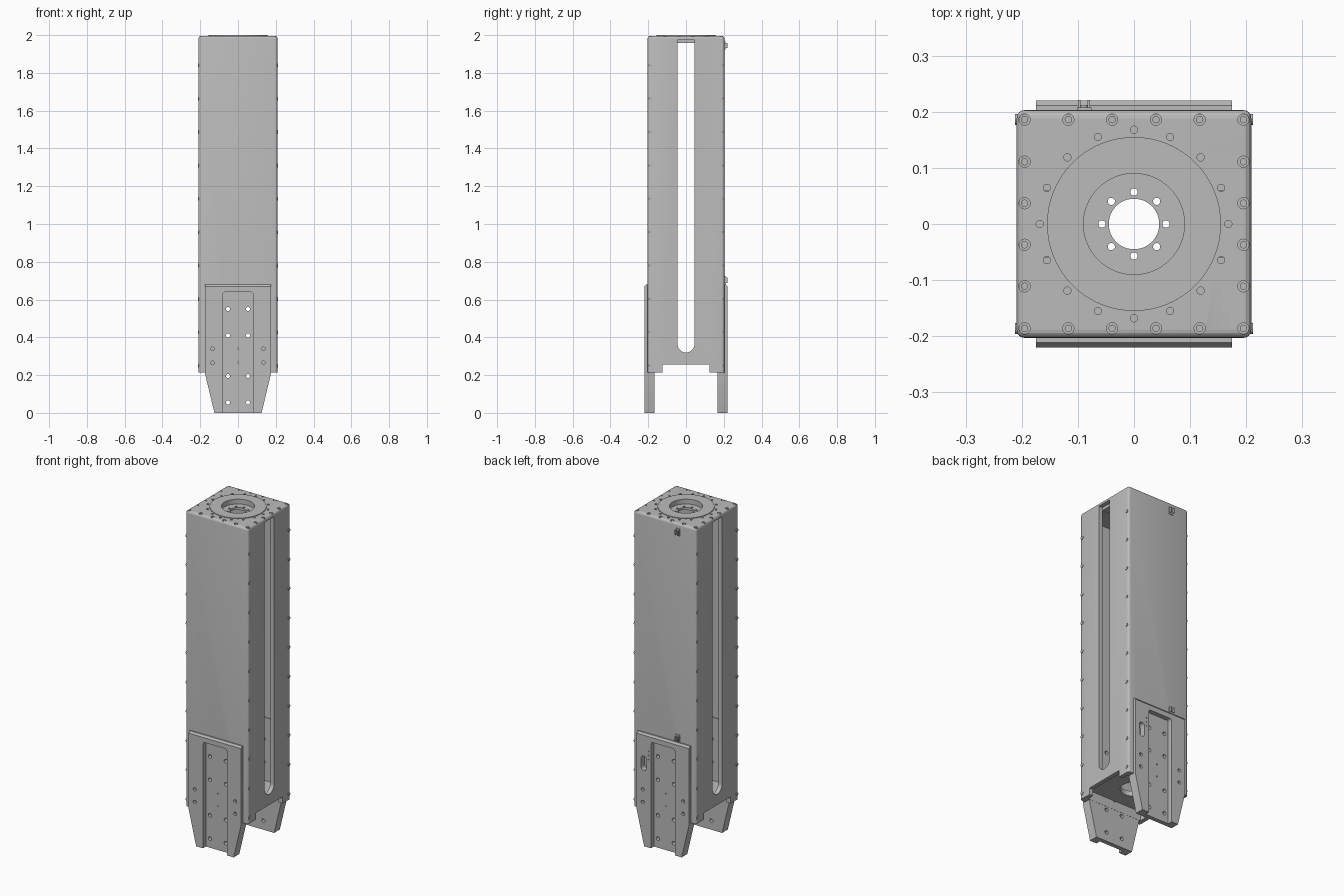
import bpy, bmesh, math
from mathutils import Matrix, Vector

old = bpy.data.objects.get("Cube")
if old:
    bpy.data.objects.remove(old, do_unlink=True)

grey = bpy.data.materials.new("satin grey metal")
grey.use_nodes = True
grey.diffuse_color = (0.5, 0.5, 0.5, 1)
grey.node_tree.nodes["Principled BSDF"].inputs["Base Color"].default_value = (0.5, 0.5, 0.5, 1)


def add_box(bm, x0, x1, y0, y1, z0, z1):
    size = Matrix.Diagonal((x1 - x0, y1 - y0, z1 - z0, 1))
    centre = Matrix.Translation(((x0 + x1) / 2, (y0 + y1) / 2, (z0 + z1) / 2))
    return bmesh.ops.create_cube(bm, size=1, matrix=centre @ size)["verts"]


def add_cyl(bm, at, r, depth, axis="Z", seg=20):
    turn = {"X": Matrix.Rotation(math.pi / 2, 4, "Y"),
            "Y": Matrix.Rotation(math.pi / 2, 4, "X"), "Z": Matrix()}[axis]
    bmesh.ops.create_cone(bm, cap_ends=True, segments=seg, radius1=r, radius2=r,
                          depth=depth, matrix=Matrix.Translation(at) @ turn)


def add_prism(bm, points, start, along):
    face = bm.faces.new([bm.verts.new(Vector(p) + Vector(start)) for p in points])
    new = bmesh.ops.extrude_face_region(bm, geom=[face])["geom"]
    bmesh.ops.translate(bm, vec=along, verts=[v for v in new if isinstance(v, bmesh.types.BMVert)])


def make(name, bm):
    bmesh.ops.recalc_face_normals(bm, faces=bm.faces[:])
    mesh = bpy.data.meshes.new(name)
    bm.to_mesh(mesh)
    bm.free()
    mesh.materials.append(grey)
    ob = bpy.data.objects.new(name, mesh)
    bpy.context.scene.collection.objects.link(ob)
    return ob


def cut(targets, bm):
    # subtract a cutter from every target, then discard it
    cutter = make("cutter", bm)
    cutter.hide_render = True
    for ob in targets:
        mod = ob.modifiers.new("cut", "BOOLEAN")
        mod.operation, mod.solver, mod.object = "DIFFERENCE", "EXACT", cutter
        bpy.context.view_layer.objects.active = ob
        bpy.ops.object.modifier_apply(modifier=mod.name)
    bpy.data.objects.remove(cutter, do_unlink=True)


def smooth(ob):
    bpy.ops.object.select_all(action="DESELECT")
    ob.select_set(True)
    bpy.context.view_layer.objects.active = ob
    bpy.ops.object.shade_smooth_by_angle(angle=math.radians(35))


W, D, TOP, BASE = 0.209, 0.203, 1.996, 0.215

# Hollow column with rounded upright and top edges
bm = bmesh.new()
add_box(bm, -W, W, -D, D, BASE, TOP)
edges = [e for e in bm.edges if max(v.co.z for v in e.verts) > 1]
bmesh.ops.bevel(bm, geom=edges, offset=0.014, segments=4, profile=0.5, affect="EDGES")
body = make("column_body", bm)

bm = bmesh.new()
add_box(bm, -W + 0.025, W - 0.025, -0.17, 0.17, 0.3, 1.955)
cut([body], bm)

# Notched underside with a recess between the feet
bm = bmesh.new()
add_box(bm, -0.3, 0.3, -0.125, 0.125, 0.1, 0.255)
cut([body], bm)
bm = bmesh.new()
add_box(bm, -W + 0.025, W - 0.025, -0.165, 0.165, 0.1, 0.27)
cut([body], bm)

# Long round-bottomed slot through both sides
arc = [math.pi + math.pi * i / 16 for i in range(17)]
slot = [(0, 0.045 * math.cos(a), 0.365 + 0.045 * math.sin(a)) for a in arc]
bm = bmesh.new()
add_prism(bm, slot + [(0, 0.045, 1.975), (0, -0.045, 1.975)], (-0.3, 0, 0), (0.6, 0, 0))
cut([body], bm)

# The slot stops short of the top plate, whose underside shows in it
bm = bmesh.new()
add_box(bm, -W + 0.025, W - 0.025, -0.06, 0.06, 1.958, 1.98)
make("top_plate_rib", bm)
rib = bpy.data.objects["top_plate_rib"]

# Raised mounting ring on the top
bm = bmesh.new()
add_cyl(bm, (0, 0, 1.99), 0.155, 0.02, seg=72)
ring = make("mounting_ring", bm)

# Stepped central bore and floor opening
bm = bmesh.new()
add_cyl(bm, (0, 0, 2.021), 0.09, 0.1, seg=64)
cut([body, ring, rib], bm)
bm = bmesh.new()
add_cyl(bm, (0, 0, 2), 0.045, 0.2, seg=48)
for i in range(8):
    a = i * math.pi / 4
    add_cyl(bm, (0.057 * math.cos(a), 0.057 * math.sin(a), 2), 0.0065, 0.2)
add_cyl(bm, (0, 0, 0.28), 0.075, 0.1, seg=48)
cut([body, rib], bm)

# Bolt circle and rim counterbores in the top
rim = [(x, y) for x in (-0.195, -0.117, -0.039, 0.039, 0.117, 0.195) for y in (-0.186, 0.186)]
rim += [(x, y) for x in (-0.195, 0.195) for y in (-0.111, -0.037, 0.037, 0.111)]
bm = bmesh.new()
for i in range(16):
    a = i * math.pi / 8
    add_cyl(bm, (0.168 * math.cos(a), 0.168 * math.sin(a), TOP), 0.0065, 0.04)
for x, y in rim:
    add_cyl(bm, (x, y, TOP), 0.01, 0.02)
cut([body], bm)
bm = bmesh.new()
for x, y in rim:
    add_cyl(bm, (x, y, TOP - 0.008), 0.0065, 0.012)
smooth(make("top_screws", bm))

# Screw rows along both edges of each side
bm = bmesh.new()
for s in (-1, 1):
    for y in (-0.186, 0.186):
        for i in range(10):
            add_cyl(bm, (s * W, y, 0.25 + i * 0.1767), 0.01, 0.006, "X")
smooth(make("side_screws", bm))

# Tapered feet, front and back
feet = []
outline = [(-0.125, 0, 0), (0.125, 0, 0), (0.175, 0, 0.21), (0.175, 0, 0.68),
           (-0.175, 0, 0.68), (-0.175, 0, 0.21)]
for s, name in ((-1, "front_foot"), (1, "back_foot")):
    bm = bmesh.new()
    add_prism(bm, outline, (0, s * 0.166, 0), (0, s * 0.054, 0))
    foot = make(name, bm)
    feet.append(foot)
    # Chamfered upper edge
    bm = bmesh.new()
    wedge = [(0, s * 0.23, 0.656), (0, s * 0.23, 0.7), (0, s * 0.196, 0.7)]
    add_prism(bm, wedge, (-0.3, 0, 0), (0.6, 0, 0))
    cut([foot], bm)
    # Recessed channel with rounded upper corners
    arc = [math.pi / 2 * i / 5 for i in range(6)]
    right = [(0.065 + 0.015 * math.cos(a), 0, 0.625 + 0.015 * math.sin(a)) for a in arc]
    left = [(-x, y, z) for x, y, z in reversed(right)]
    bm = bmesh.new()
    add_prism(bm, [(0.08, 0, -0.1)] + right + left + [(-0.08, 0, -0.1)],
              (0, s * 0.192, 0), (0, s * 0.1, 0))
    cut([foot, body], bm)
    # Blind bolt holes beside the channel
    bm = bmesh.new()
    for x in (-0.135, 0.135):
        for z in (0.265, 0.34):
            add_cyl(bm, (x, s * 0.22, z), 0.01, 0.03, "Y")
    cut([foot], bm)

# Through holes in the channels
bm = bmesh.new()
for z in (0.055, 0.195, 0.41, 0.55):
    for x in (-0.053, 0.053):
        add_cyl(bm, (x, 0, z), 0.011, 0.6, "Y")
for z in (0.265, 0.34):
    add_cyl(bm, (0, 0, z), 0.004, 0.6, "Y", 12)
cut(feet + [body], bm)

# Oblong window and pin holes in the back foot
bm = bmesh.new()
window = [(0.128 + 0.018 * math.cos(a), 0, 0.5 + (0.025 if a < math.pi else -0.025)
           + 0.018 * math.sin(a)) for a in [math.pi * (i + 0.5) / 10 for i in range(20)]]
add_prism(bm, window, (0, 0.185, 0), (0, 0.1, 0))
for i in range(3):
    add_cyl(bm, (0.096, 0.22, 0.53 + 0.025 * i), 0.003, 0.02, "Y", 10)
cut([feet[1], body], bm)

# Small cable clips on the back
for name, z in (("upper_clip", 1.945), ("lower_clip", 0.702)):
    bm = bmesh.new()
    add_box(bm, -0.102, -0.076, D - 0.002, D + 0.005, z - 0.022, z + 0.022)
    for x in (-0.1, -0.083):
        add_box(bm, x, x + 0.005, D, D + 0.018, z - 0.014, z + 0.014)
    add_cyl(bm, (-0.089, D + 0.006, z), 0.006, 0.006, "Y")
    make(name, bm)

for ob in [body, ring, rib] + feet:
    smooth(ob)
